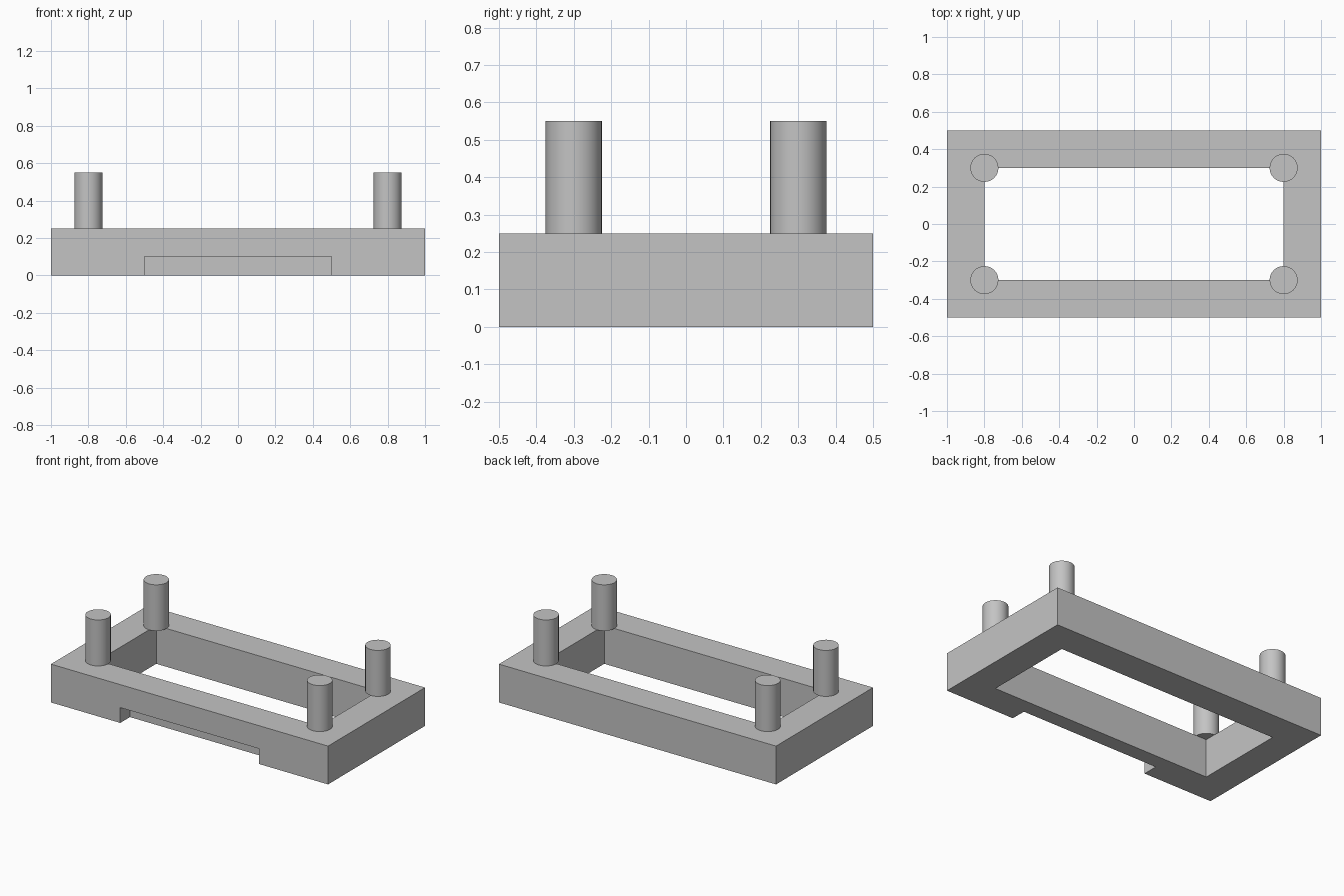
import bpy
import math

default_cube = bpy.data.objects.get("Cube")
if default_cube:
    bpy.data.objects.remove(default_cube, do_unlink=True)

# Material
GREY = (0.55, 0.55, 0.55, 1.0)
grey = bpy.data.materials.new("plain_grey")
grey.use_nodes = True
grey.diffuse_color = GREY
grey.node_tree.nodes["Principled BSDF"].inputs["Base Color"].default_value = GREY

# Main dimensions
LENGTH, WIDTH, HEIGHT = 2.0, 1.0, 0.25
RAIL = 0.2
NOTCH_LENGTH, NOTCH_DEPTH, NOTCH_HEIGHT = 1.0, 0.1, 0.1
POST_RADIUS, POST_HEIGHT = 0.075, 0.3


def box(name, size, center):
    bpy.ops.mesh.primitive_cube_add(size=1, location=center)
    obj = bpy.context.object
    obj.name = name
    obj.scale = size
    bpy.ops.object.transform_apply(location=False, rotation=False, scale=True)
    return obj


def cut(target, cutter):
    """Subtract the cutter from the target, then discard the cutter."""
    cutter.hide_render = True
    mod = target.modifiers.new("cut", "BOOLEAN")
    mod.operation = "DIFFERENCE"
    mod.solver = "EXACT"
    mod.object = cutter
    bpy.ops.object.select_all(action="DESELECT")
    bpy.context.view_layer.objects.active = target
    target.select_set(True)
    bpy.ops.object.modifier_apply(modifier=mod.name)
    bpy.data.objects.remove(cutter, do_unlink=True)


# Rectangular frame with an open middle
frame = box("frame", (LENGTH, WIDTH, HEIGHT), (0, 0, HEIGHT / 2))
frame.data.materials.append(grey)
cut(frame, box("opening_cutter",
               (LENGTH - 2 * RAIL, WIDTH - 2 * RAIL, 2 * HEIGHT),
               (0, 0, HEIGHT / 2)))

# Shallow notch along the bottom of the front rail
cut(frame, box("notch_cutter",
               (NOTCH_LENGTH, 2 * NOTCH_DEPTH, 2 * NOTCH_HEIGHT),
               (0, -WIDTH / 2, 0)))

# Round posts centred on the inner corners of the frame
for side, sx in (("right", -1), ("left", 1)):
    for end, sy in (("front", -1), ("back", 1)):
        bpy.ops.mesh.primitive_cylinder_add(
            vertices=32, radius=POST_RADIUS, depth=POST_HEIGHT,
            location=(sx * (LENGTH / 2 - RAIL), sy * (WIDTH / 2 - RAIL),
                      HEIGHT + POST_HEIGHT / 2))
        post = bpy.context.object
        post.name = f"{end}_{side}_post"
        post.data.materials.append(grey)
        bpy.ops.object.shade_smooth_by_angle(angle=math.radians(30))
